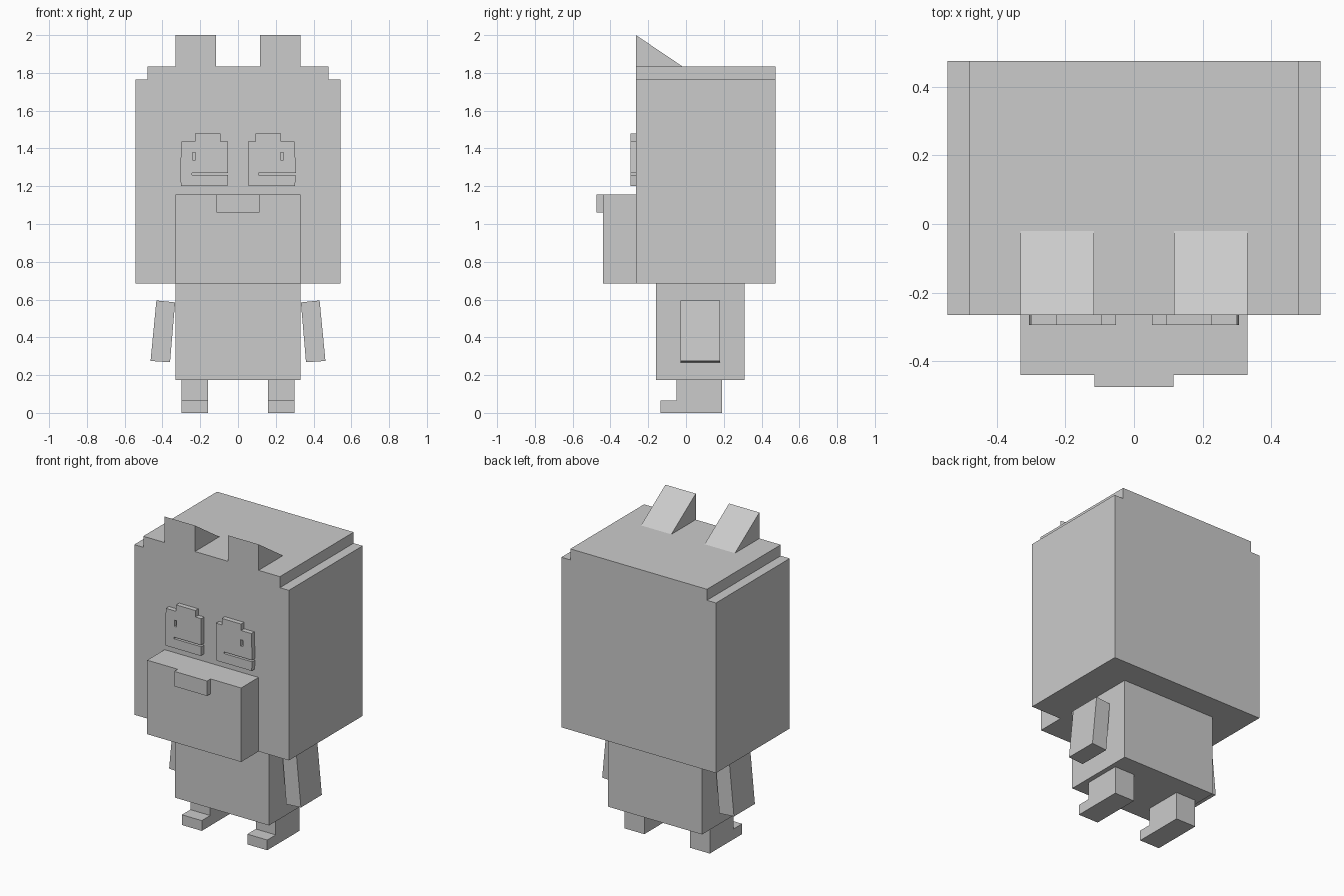
import bpy
import bmesh

old = bpy.data.objects.get("Cube")
if old:
    bpy.data.objects.remove(old, do_unlink=True)

grey = bpy.data.materials.new("light grey")
grey.use_nodes = True
grey.diffuse_color = (0.6, 0.6, 0.6, 1)
grey.node_tree.nodes["Principled BSDF"].inputs["Base Color"].default_value = grey.diffuse_color


def prism(name, axis, profile, start, end):
    """Extrude a profile: (x, z) points along y, or (y, z) points along x."""
    bm = bmesh.new()

    def place(p, d):
        return (p[0], d, p[1]) if axis == "y" else (d, p[0], p[1])

    face = bm.faces.new([bm.verts.new(place(p, start)) for p in profile])
    grown = bmesh.ops.extrude_face_region(bm, geom=[face])
    for v in grown["geom"]:
        if isinstance(v, bmesh.types.BMVert):
            v.co["xyz".index(axis)] = end
    bmesh.ops.recalc_face_normals(bm, faces=bm.faces)
    mesh = bpy.data.meshes.new(name)
    bm.to_mesh(mesh)
    bm.free()
    mesh.materials.append(grey)
    obj = bpy.data.objects.new(name, mesh)
    bpy.context.collection.objects.link(obj)
    return obj


def box(name, x, y, z):
    corners = [(x[0], z[0]), (x[1], z[0]), (x[1], z[1]), (x[0], z[1])]
    return prism(name, "y", corners, *y)


def cut(obj, x, z):
    """Cut a rectangular slot through a plate."""
    cutter = box("cutter", x, (-0.4, -0.2), z)
    cutter.hide_render = True
    mod = obj.modifiers.new("slot", "BOOLEAN")
    mod.operation = "DIFFERENCE"
    mod.solver = "EXACT"
    mod.object = cutter
    bpy.context.view_layer.objects.active = obj
    bpy.ops.object.modifier_apply(modifier=mod.name)
    bpy.data.objects.remove(cutter, do_unlink=True)


# Head with stepped upper edges
half = [(0.543, 0.685), (0.543, 1.765), (0.48, 1.765), (0.48, 1.835)]
prism("head", "y", half + [(-x, z) for x, z in reversed(half)], -0.265, 0.475)

# Muzzle, nose and body
box("muzzle", (-0.33, 0.33), (-0.44, -0.265), (0.685, 1.155))
box("nose", (-0.115, 0.115), (-0.475, -0.44), (1.06, 1.155))
box("body", (-0.33, 0.33), (-0.16, 0.31), (0.175, 0.685))

ear = [(-0.265, 1.835), (-0.265, 2.0), (-0.02, 1.835)]
arm = [(0.333, 0.585), (0.432, 0.595), (0.463, 0.275), (0.36, 0.268)]
leg = [(-0.135, 0), (0.19, 0), (0.19, 0.175), (-0.05, 0.175), (-0.05, 0.065), (-0.135, 0.065)]
eye = [(0.055, 1.2), (0.302, 1.2), (0.306, 1.27), (0.3, 1.437), (0.228, 1.437),
       (0.228, 1.478), (0.093, 1.478), (0.093, 1.437), (0.052, 1.437), (0.052, 1.27)]

# Paired parts
for side, s in (("left", 1), ("right", -1)):
    prism(side + "_ear", "x", ear, s * 0.117, s * 0.33)
    prism(side + "_arm", "y", [(s * x, z) for x, z in arm], -0.03, 0.18)
    prism(side + "_leg", "x", leg, s * 0.16, s * 0.3)
    plate = prism(side + "_eye", "y", [(s * x, z) for x, z in eye], -0.295, -0.265)
    # Eyelid slot opens toward +x on both eyes
    cut(plate, (0.108, 0.35) if s > 0 else (-0.243, -0.02), (1.259, 1.269))
    cut(plate, sorted((s * 0.225, s * 0.241)), (1.338, 1.378))
